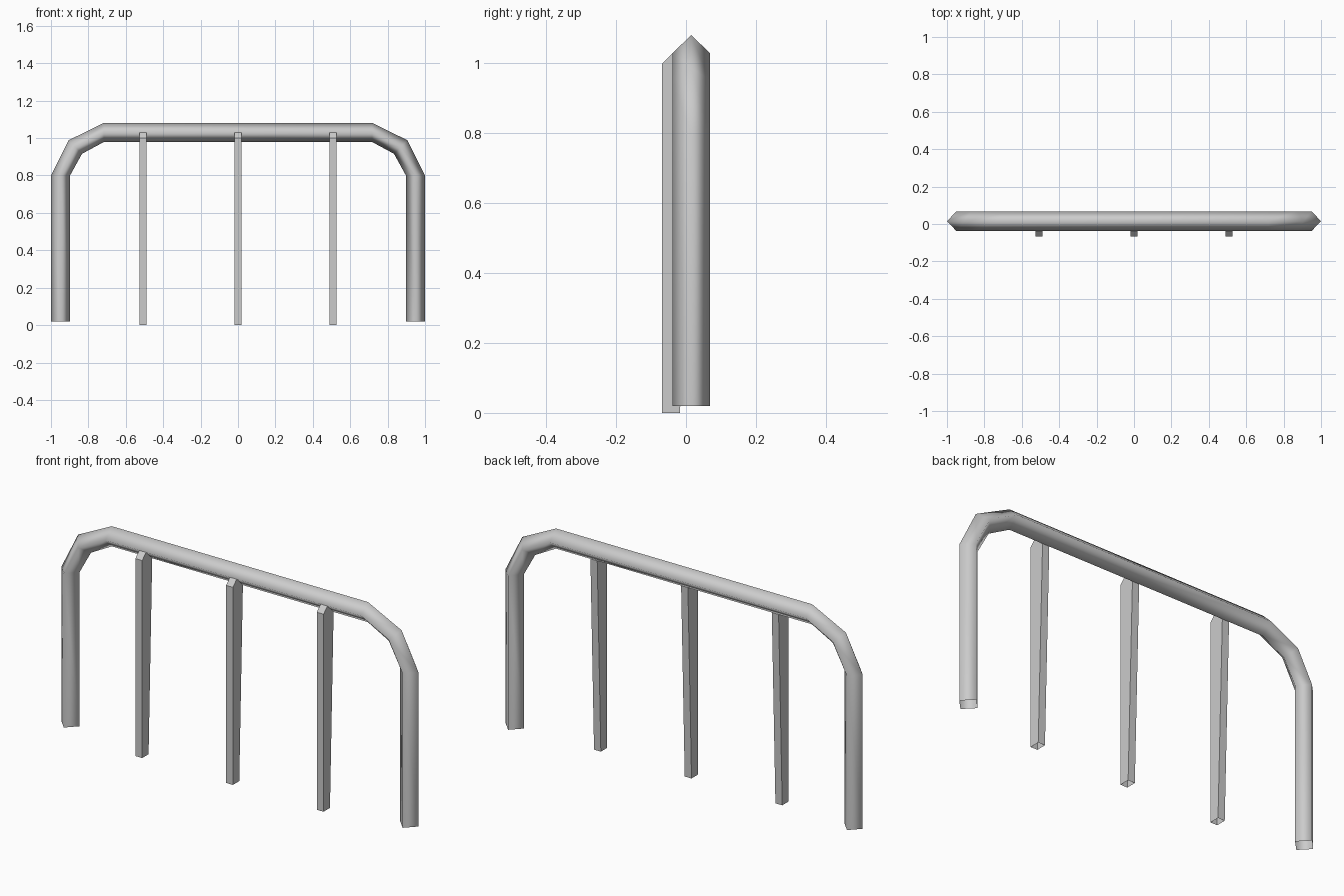
import bpy
import bmesh
from math import sin, cos, pi
from mathutils import Vector

cube = bpy.data.objects.get("Cube")
if cube:
    bpy.data.objects.remove(cube, do_unlink=True)

# One plain grey metal
grey = bpy.data.materials.new("light_grey_metal")
grey.use_nodes = True
colour = (0.6, 0.6, 0.6, 1)
grey.diffuse_color = colour
grey.node_tree.nodes["Principled BSDF"].inputs["Base Color"].default_value = colour


def loft(name, rings, smooth):
    """Open tube skinned through rings of equal point count."""
    bm = bmesh.new()
    loops = [[bm.verts.new(p) for p in ring] for ring in rings]
    for a, b in zip(loops, loops[1:]):
        n = len(a)
        for i in range(n):
            j = (i + 1) % n
            bm.faces.new((a[i], a[j], b[j], b[i]))
    if not smooth:
        # posts are closed along both sides and the slanted top
        bmesh.ops.holes_fill(bm, edges=[e for e in bm.edges if e.is_boundary])
        floor = [f for f in bm.faces if all(v.co.z < 0.01 for v in f.verts)]
        bmesh.ops.recalc_face_normals(bm, faces=bm.faces)
        bmesh.ops.delete(bm, geom=floor, context='FACES_ONLY')
    else:
        bmesh.ops.recalc_face_normals(bm, faces=bm.faces)
    for f in bm.faces:
        f.smooth = smooth
    mesh = bpy.data.meshes.new(name)
    bm.to_mesh(mesh)
    bm.free()
    mesh.materials.append(grey)
    obj = bpy.data.objects.new(name, mesh)
    bpy.context.collection.objects.link(obj)
    return obj


# Bent rail: four-sided tube, each ring given by centre and outward tilt
bar_y = 0.015
half = [(-0.949, 0.02, 0), (-0.949, 0.80, 0),
        (-0.87, 0.952, pi / 4), (-0.717, 1.03, pi / 2)]
path = half + [(-x, z, pi - tilt) for x, z, tilt in reversed(half)]
rings = []
for x, z, tilt in path:
    centre = Vector((x, bar_y, z))
    out = Vector((-cos(tilt), 0, sin(tilt))) * 0.051
    side = Vector((0, 0.053, 0))
    rings.append([centre + out, centre + side, centre - out, centre - side])
loft("bent_rail", rings, True)

# Three posts: wedge profile whose slanted top laps over the rail
profile = [(-0.068, 0), (-0.068, 1.0), (0.015, 1.081), (-0.017, 0)]
for name, x in (("right_post", -0.508), ("middle_post", 0), ("left_post", 0.508)):
    loft(name, [[(x + dx, y, z) for y, z in profile] for dx in (-0.019, 0.019)], False)
